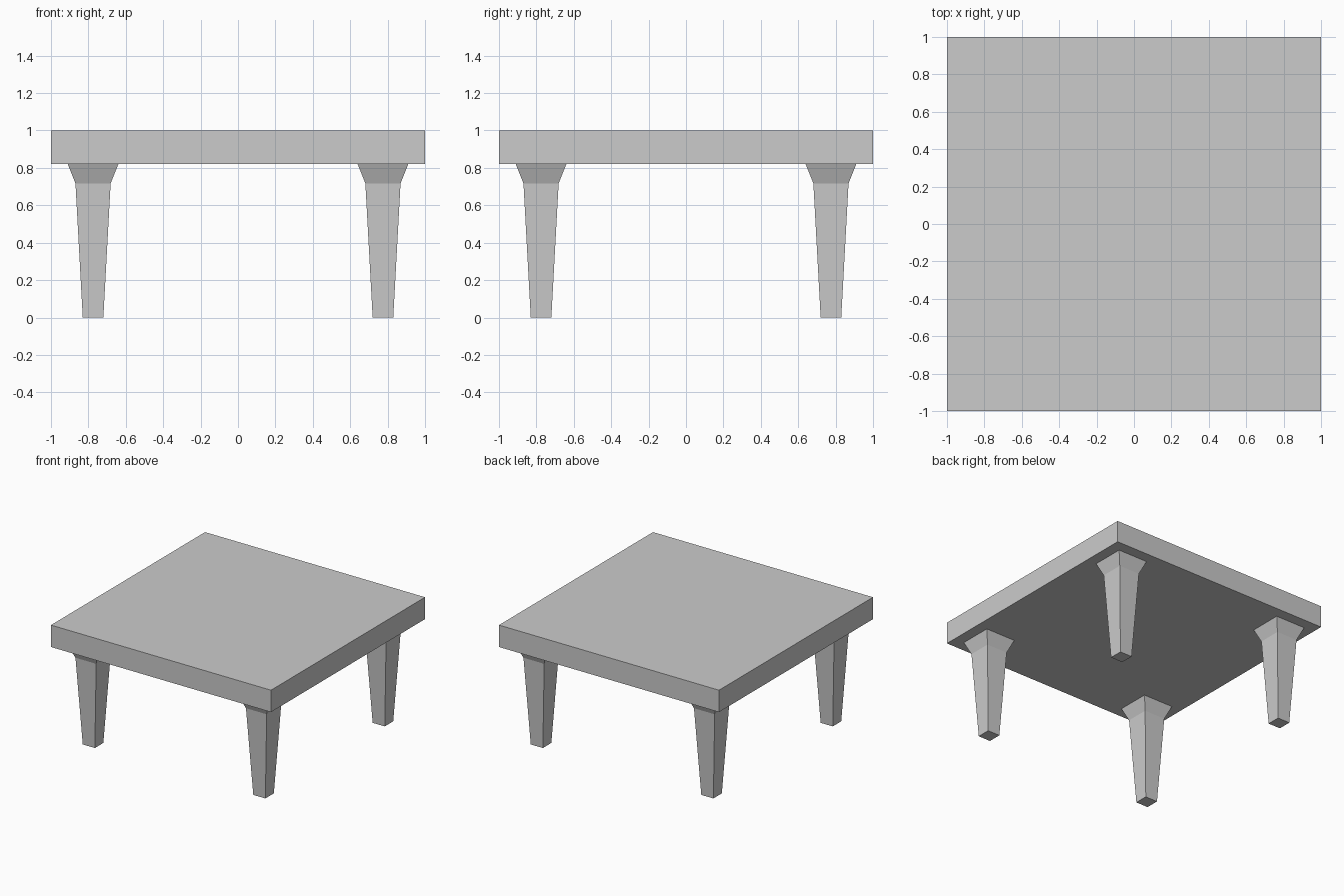
import bpy, bmesh

if "Cube" in bpy.data.objects:
    bpy.data.objects.remove(bpy.data.objects["Cube"])


def make_object(name, bm):
    bmesh.ops.recalc_face_normals(bm, faces=bm.faces)
    mesh = bpy.data.meshes.new(name)
    bm.to_mesh(mesh)
    bm.free()
    obj = bpy.data.objects.new(name, mesh)
    bpy.context.collection.objects.link(obj)
    return obj


def square_loft(name, sections, x=0, y=0):
    """Stack square sections (z, half width) into a closed solid."""
    bm = bmesh.new()
    rings = [[bm.verts.new((x + sx * h, y + sy * h, z))
              for sx, sy in ((-1, -1), (1, -1), (1, 1), (-1, 1))]
             for z, h in sections]
    bm.faces.new(rings[0])
    bm.faces.new(rings[-1])
    for a, b in zip(rings, rings[1:]):
        for i in range(4):
            j = (i + 1) % 4
            bm.faces.new((a[i], a[j], b[j], b[i]))
    return make_object(name, bm)


# Table top slab
square_loft("table_top", [(0.82, 1.0), (1.0, 1.0)])

# Tapered legs with flared capitals
leg_sections = [(0, 0.055), (0.717, 0.094), (0.82, 0.135)]
for side, sx in (("left", -1), ("right", 1)):
    for end, sy in (("front", -1), ("back", 1)):
        square_loft(f"{end}_{side}_leg", leg_sections, sx * 0.775, sy * 0.775)
